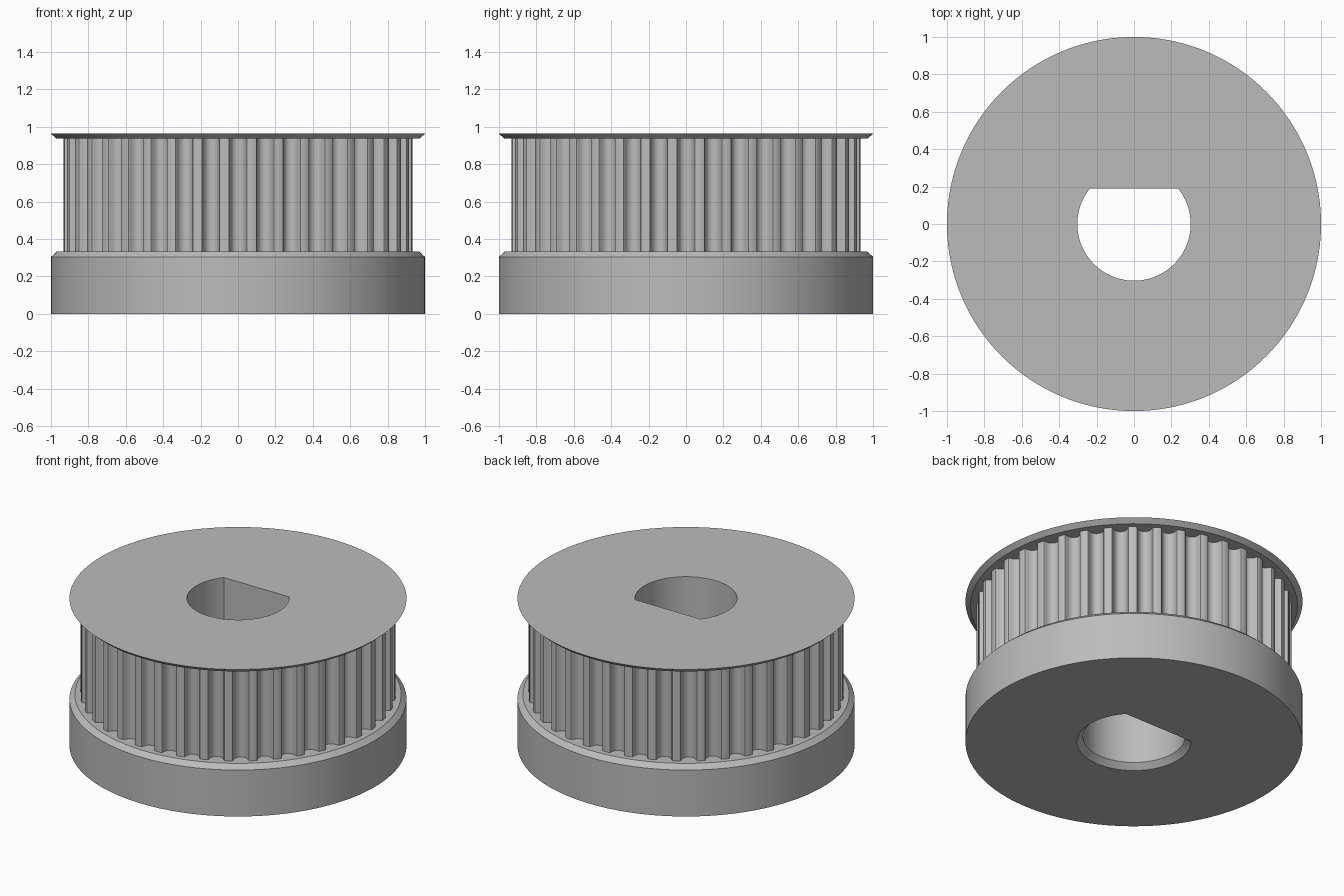
import bpy, bmesh, math

if "Cube" in bpy.data.objects:
    bpy.data.objects.remove(bpy.data.objects["Cube"], do_unlink=True)

TEETH = 40
TIP_RADIUS = 0.935
LOW, HIGH, TOP = 0.333, 0.936, 0.963

metal = bpy.data.materials.new("Grey metal")
metal.use_nodes = True
metal.diffuse_color = (0.5, 0.5, 0.5, 1)
metal.node_tree.nodes["Principled BSDF"].inputs["Base Color"].default_value = (0.5, 0.5, 0.5, 1)


def loft(name, rings):
    """Solid through stacked outlines; each ring is (outline, z)."""
    bm = bmesh.new()
    loops = [[bm.verts.new((x, y, z)) for x, y in outline] for outline, z in rings]
    for a, b in zip(loops, loops[1:]):
        for i in range(len(a)):
            j = (i + 1) % len(a)
            bm.faces.new((a[i], a[j], b[j], b[i]))
    bm.faces.new(loops[0][::-1])
    bm.faces.new(loops[-1])
    mesh = bpy.data.meshes.new(name)
    bm.to_mesh(mesh)
    bm.free()
    mesh.materials.append(metal)
    obj = bpy.data.objects.new(name, mesh)
    bpy.context.collection.objects.link(obj)
    return obj


def circle(r, n=160):
    return [(r * math.cos(2 * math.pi * i / n), r * math.sin(2 * math.pi * i / n)) for i in range(n)]


def d_shape(r, flat, n=72):
    """Circle with a flat on its +y side."""
    start = math.pi - math.asin(flat / r)
    sweep = 2 * math.pi - (2 * start - math.pi)
    sweep = math.pi + 2 * math.asin(flat / r)
    return [(r * math.cos(start + sweep * i / n), r * math.sin(start + sweep * i / n)) for i in range(n + 1)]


def toothed():
    """Belt wheel outline: rounded grooves, one centred on the front."""
    half = [(0.056, 0), (0.0486, 0.003), (0.0449, 0.01), (0.0434, 0.018), (0.041, 0.026),
            (0.0378, 0.033), (0.0339, 0.04), (0.0269, 0.048), (0.0186, 0.053), (0.0095, 0.056)]
    groove = [(-x, d) for x, d in half] + [(0, 0.057)] + half[::-1]
    outline = []
    for k in range(TEETH):
        for x, d in groove:
            a = 2 * math.pi * k / TEETH - math.pi / 2 + x / TIP_RADIUS
            r = TIP_RADIUS - d
            outline.append((r * math.cos(a), r * math.sin(a)))
    return outline


# Hub, belt wheel and top flange
parts = [
    loft("lower_hub", [(circle(1), 0), (circle(1), 0.304), (circle(0.968), LOW)]),
    loft("toothed_wheel", [(toothed(), LOW), (toothed(), HIGH)]),
    loft("top_flange", [(circle(0.97), HIGH), (circle(1), TOP)]),
]

# D-shaped bore, chamfered at the underside
wide, narrow = d_shape(0.353, 0.24), d_shape(0.303, 0.19)
bore = loft("bore_cutter", [(wide, -0.015), (narrow, 0.035), (narrow, 1.1)])
bore.hide_render = True

for part in parts:
    cut = part.modifiers.new("Bore", 'BOOLEAN')
    cut.operation, cut.solver, cut.object = 'DIFFERENCE', 'EXACT', bore
    bpy.context.view_layer.update()
    graph = bpy.context.evaluated_depsgraph_get()
    part.data = bpy.data.meshes.new_from_object(part.evaluated_get(graph))
    part.modifiers.clear()
bpy.data.objects.remove(bore, do_unlink=True)

# Smooth curved walls, crisp edges
bpy.ops.object.select_all(action='DESELECT')
for part in parts:
    part.select_set(True)
bpy.context.view_layer.objects.active = parts[0]
bpy.ops.object.shade_smooth_by_angle(angle=math.radians(25))
